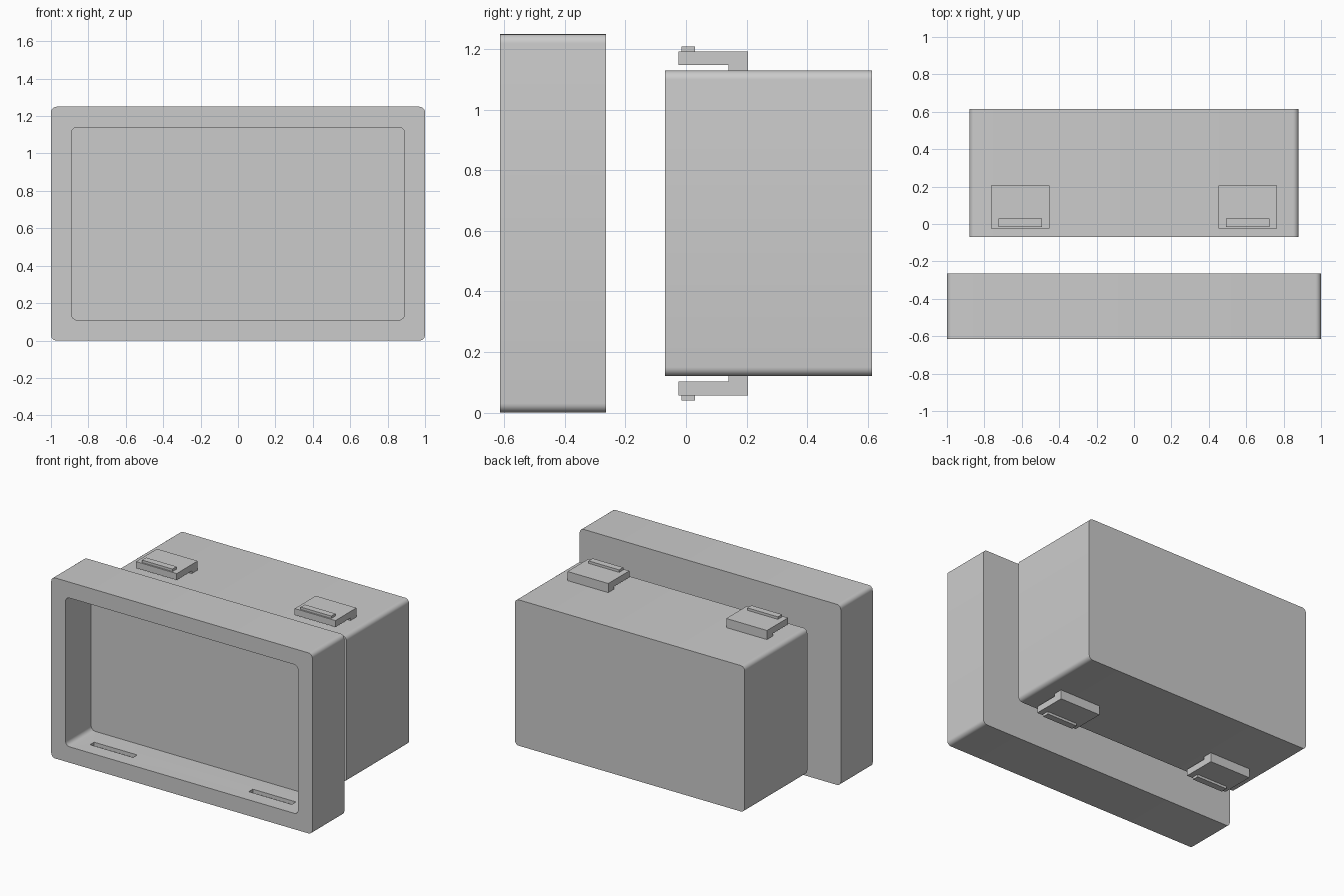
import bpy, bmesh
from math import pi, cos, sin, radians

if "Cube" in bpy.data.objects:
    bpy.data.objects.remove(bpy.data.objects["Cube"])


def outline(hw, z0, z1, r, n=6):
    # Rounded rectangle in the xz plane
    pts = []
    for i, (sx, z) in enumerate([(1, z1 - r), (-1, z1 - r), (-1, z0 + r), (1, z0 + r)]):
        for k in range(n + 1):
            a = pi / 2 * (i + k / n)
            pts.append((sx * (hw - r) + r * cos(a), z + r * sin(a)))
    return pts


def cup(name, outer, inner, y_closed, y_floor, y_rim):
    # Open tray: closed back, inner floor, walls up to the rim
    bm = bmesh.new()
    rings = [[bm.verts.new((x, y, z)) for x, z in pts] for pts, y in
             [(outer, y_closed), (outer, y_rim), (inner, y_rim), (inner, y_floor)]]
    for a, b in zip(rings, rings[1:]):
        for i in range(len(a)):
            j = (i + 1) % len(a)
            bm.faces.new((a[i], a[j], b[j], b[i]))
    bm.faces.new(rings[0])
    bm.faces.new(rings[-1])
    return finish(name, bm)


def prism(name, yz, x0, x1):
    # Side profile extruded along x
    bm = bmesh.new()
    f = bm.faces.new([bm.verts.new((x0, y, z)) for y, z in yz])
    res = bmesh.ops.extrude_face_region(bm, geom=[f])
    bmesh.ops.translate(bm, vec=(x1 - x0, 0, 0),
                        verts=[v for v in res["geom"] if isinstance(v, bmesh.types.BMVert)])
    return finish(name, bm)


def finish(name, bm):
    bmesh.ops.recalc_face_normals(bm, faces=bm.faces)
    me = bpy.data.meshes.new(name)
    bm.to_mesh(me)
    bm.free()
    ob = bpy.data.objects.new(name, me)
    bpy.context.collection.objects.link(ob)
    return ob


# Lid (opens to the front) and box (opens towards the lid)
lid = cup("lid", outline(1, 0, 1.25, 0.03), outline(0.89, 0.11, 1.14, 0.03),
          -0.265, -0.335, -0.615)
box = cup("box", outline(0.88, 0.12, 1.13, 0.03), outline(0.81, 0.19, 1.06, 0.02),
          0.615, 0.545, -0.07)
for ob in (lid, box):
    bpy.ops.object.select_all(action='DESELECT')
    ob.select_set(True)
    bpy.context.view_layer.objects.active = ob
    bpy.ops.object.shade_smooth_by_angle(angle=radians(35))

# Snap hooks and matching lid grooves, mirrored top/bottom and left/right
ARM = [(0.205, 1.12), (0.205, 1.193), (-0.025, 1.193), (-0.025, 1.148), (0.14, 1.148), (0.14, 1.12)]
RIDGE = [(-0.015, 1.19), (0.03, 1.19), (0.03, 1.21), (-0.015, 1.21)]
GROOVE = [(-0.515, 1.12), (-0.47, 1.12), (-0.47, 1.165), (-0.515, 1.165)]
for row in ("top", "bottom"):
    def flip(p):
        return p if row == "top" else [(y, 1.25 - z) for y, z in p]
    for side, cx in (("left", -0.608), ("right", 0.608)):
        prism(f"hook_{row}_{side}", flip(ARM), cx - 0.156, cx + 0.156)
        prism(f"hook_ridge_{row}_{side}", flip(RIDGE), cx - 0.117, cx + 0.117)
        cutter = prism(f"groove_cutter_{row}_{side}", flip(GROOVE), cx - 0.165, cx + 0.165)
        cutter.hide_render = True
        cutter.hide_set(True)
        m = lid.modifiers.new("groove", 'BOOLEAN')
        m.object = cutter
        m.operation = 'DIFFERENCE'
        m.solver = 'EXACT'
